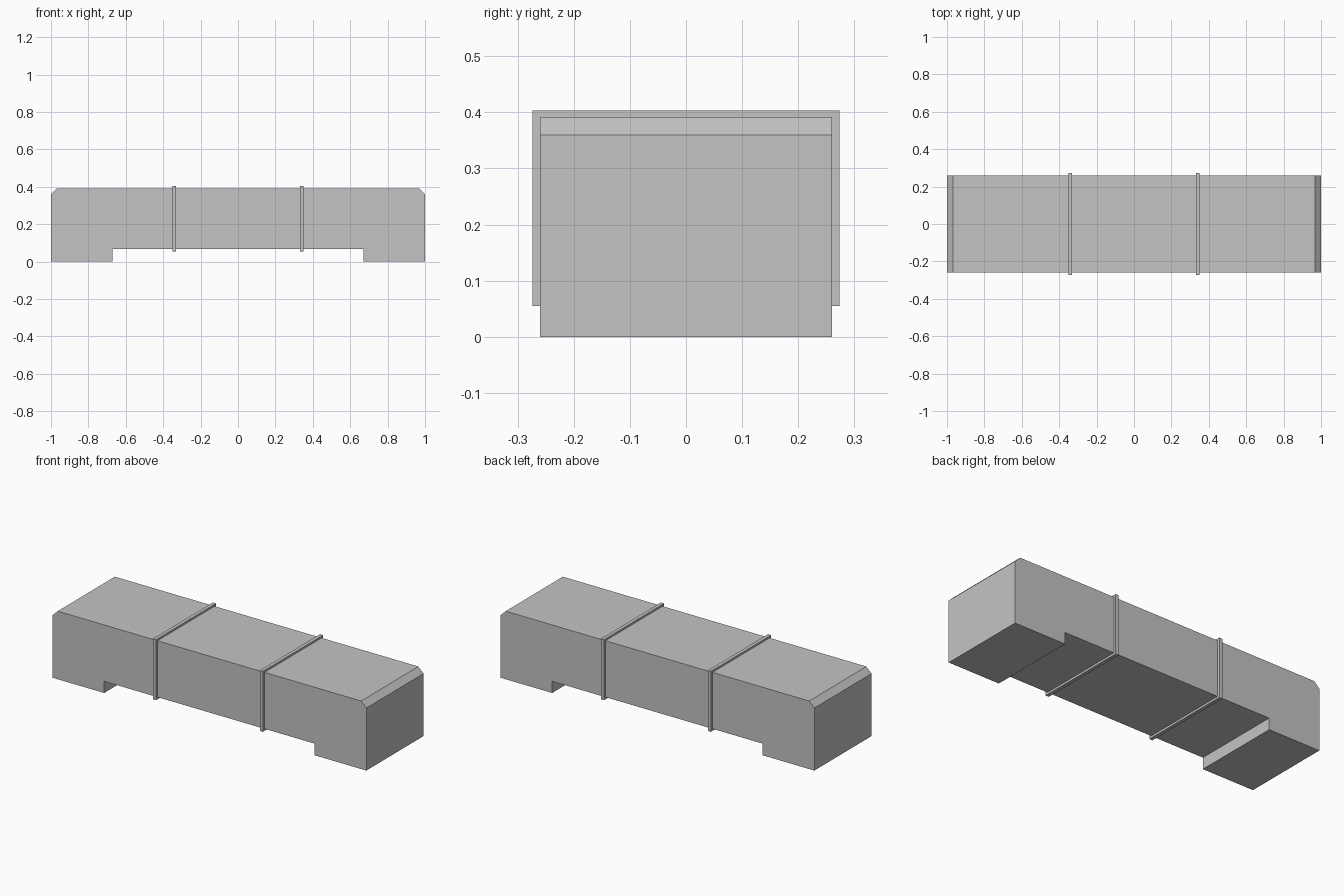
import bpy
import bmesh

cube = bpy.data.objects.get("Cube")
if cube:
    bpy.data.objects.remove(cube, do_unlink=True)

grey = bpy.data.materials.new("plain grey")
grey.use_nodes = True
colour = (0.55, 0.55, 0.55, 1)
grey.diffuse_color = colour
grey.node_tree.nodes["Principled BSDF"].inputs["Base Color"].default_value = colour


def prism(name, profile, half_depth):
    """Extrude an x-z outline along y, centred on y = 0."""
    bm = bmesh.new()
    face = bm.faces.new([bm.verts.new((x, -half_depth, z)) for x, z in profile])
    extruded = bmesh.ops.extrude_face_region(bm, geom=[face])["geom"]
    moved = [v for v in extruded if isinstance(v, bmesh.types.BMVert)]
    bmesh.ops.translate(bm, verts=moved, vec=(0, 2 * half_depth, 0))
    bmesh.ops.recalc_face_normals(bm, faces=bm.faces)
    mesh = bpy.data.meshes.new(name)
    bm.to_mesh(mesh)
    bm.free()
    mesh.materials.append(grey)
    obj = bpy.data.objects.new(name, mesh)
    bpy.context.collection.objects.link(obj)
    return obj


# Main body: chamfered top ends and a raised underside between two feet
half = [(0.671, 0.067), (0.671, 0), (1, 0), (1, 0.36), (0.967, 0.392)]
outline = half + [(-x, z) for x, z in reversed(half)]
prism("body", outline, 0.26)

# Thin straps wrapping the body
for side, x in (("right", -0.341), ("left", 0.341)):
    w = 0.01
    strap = [(x - w, 0.055), (x + w, 0.055), (x + w, 0.403), (x - w, 0.403)]
    prism(side + "_strap", strap, 0.274)
